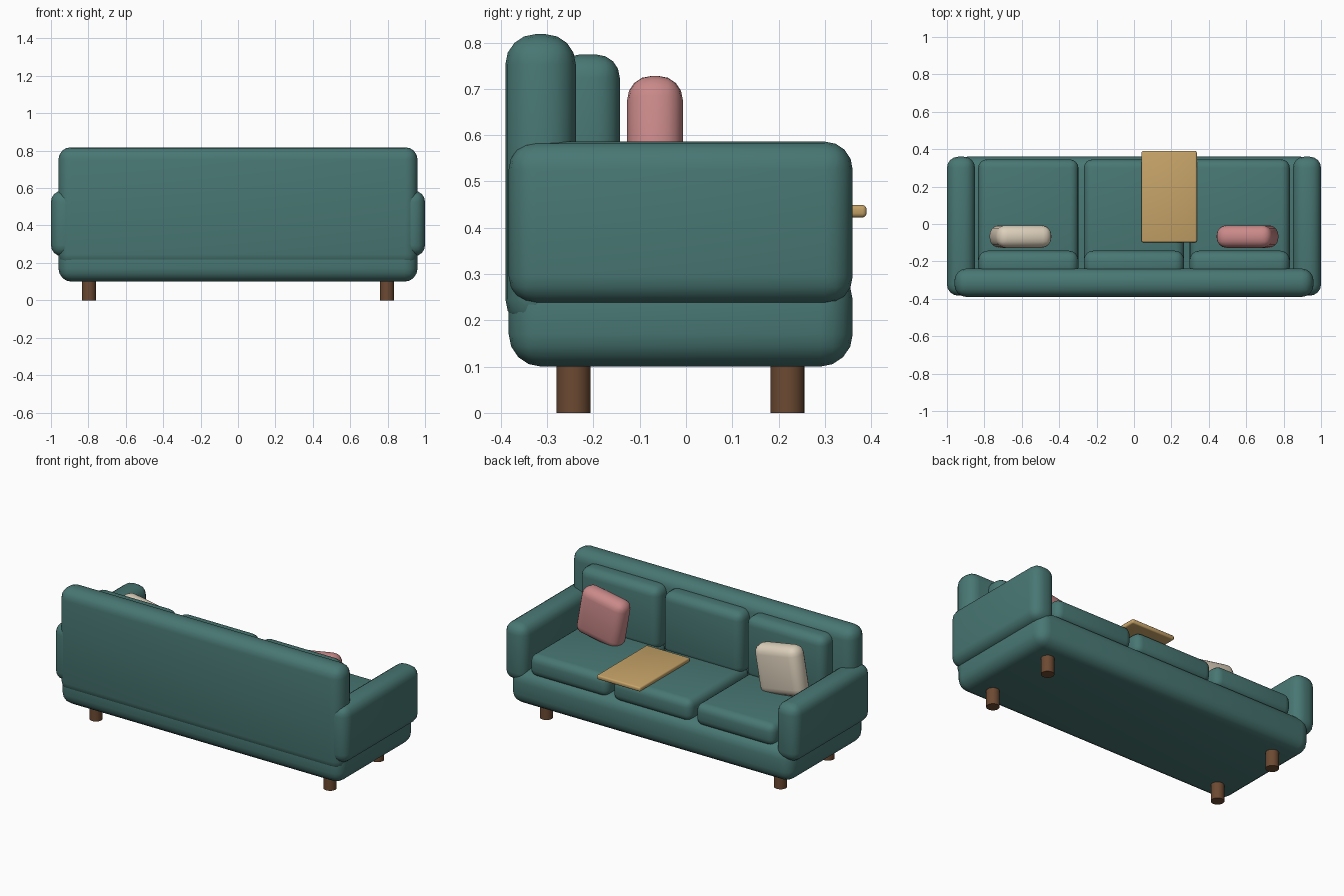
import bpy, math

if "Cube" in bpy.data.objects:
    bpy.data.objects.remove(bpy.data.objects["Cube"])


def material(name, rgb):
    m = bpy.data.materials.new(name)
    m.diffuse_color = (*rgb, 1)
    m.use_nodes = True
    m.node_tree.nodes["Principled BSDF"].inputs["Base Color"].default_value = m.diffuse_color
    return m


teal = material("teal fabric", (0.065, 0.185, 0.172))
pink = material("pink fabric", (0.59, 0.25, 0.25))
cream = material("cream fabric", (0.72, 0.63, 0.50))
tan = material("light wood", (0.57, 0.37, 0.14))
brown = material("dark wood", (0.15, 0.068, 0.032))


def finish(ob, name, mat):
    ob.name = name
    ob.data.materials.append(mat)
    bpy.ops.object.shade_smooth_by_angle(angle=math.radians(40))


def rounded_box(name, x, y, z, bevel, mat, tilt=0.0, segments=4):
    """Rounded box from (min, max) ranges, tilted about y."""
    lo, hi = zip(x, y, z)
    bpy.ops.mesh.primitive_cube_add(size=1, location=[(a + b) / 2 for a, b in zip(lo, hi)])
    ob = bpy.context.object
    ob.scale = [b - a for a, b in zip(lo, hi)]
    bpy.ops.object.transform_apply(location=False, rotation=False, scale=True)
    mod = ob.modifiers.new("bevel", 'BEVEL')
    mod.width = bevel
    mod.segments = segments
    mod.limit_method = 'NONE'
    bpy.ops.object.modifier_apply(modifier=mod.name)
    ob.rotation_euler[1] = tilt
    finish(ob, name, mat)
    return ob


# frame: base and backrest
rounded_box("base", (-0.96, 0.96), (-0.383, 0.36), (0.10, 0.315), 0.07, teal)
rounded_box("backrest", (-0.96, 0.96), (-0.39, -0.238), (0.18, 0.818), 0.065, teal)

# arms
for s, side in ((-1, "left"), (1, "right")):
    rounded_box(side + "_arm", sorted((s * 0.85, s * 1.0)), (-0.383, 0.36),
                (0.235, 0.586), 0.06, teal)

# seat and back cushions
for i in range(3):
    cx = (i - 1) * 0.565
    xr = (cx - 0.268, cx + 0.268)
    rounded_box(f"seat_cushion_{i + 1}", xr, (-0.25, 0.345), (0.29, 0.425), 0.045, teal)
    rounded_box(f"back_cushion_{i + 1}", xr, (-0.28, -0.143), (0.39, 0.774), 0.05, teal)

# throw pillows leaning towards the middle
for s, mat, name in ((-1, cream, "cream_pillow"), (1, pink, "pink_pillow")):
    rounded_box(name, (s * 0.607 - 0.15, s * 0.607 + 0.15), (-0.127, -0.007),
                (0.413, 0.713), 0.052, mat, tilt=-s * math.radians(10))

# tray board resting on the seat
rounded_box("tray_board", (0.04, 0.336), (-0.098, 0.39), (0.422, 0.449), 0.009, tan, segments=3)

# legs
for sx in (-1, 1):
    for y, place in ((-0.243, "back"), (0.219, "front")):
        bpy.ops.mesh.primitive_cylinder_add(vertices=24, radius=0.037, depth=0.13,
                                            location=(sx * 0.797, y, 0.065))
        finish(bpy.context.object, f"{place}_leg_{'right' if sx > 0 else 'left'}", brown)
